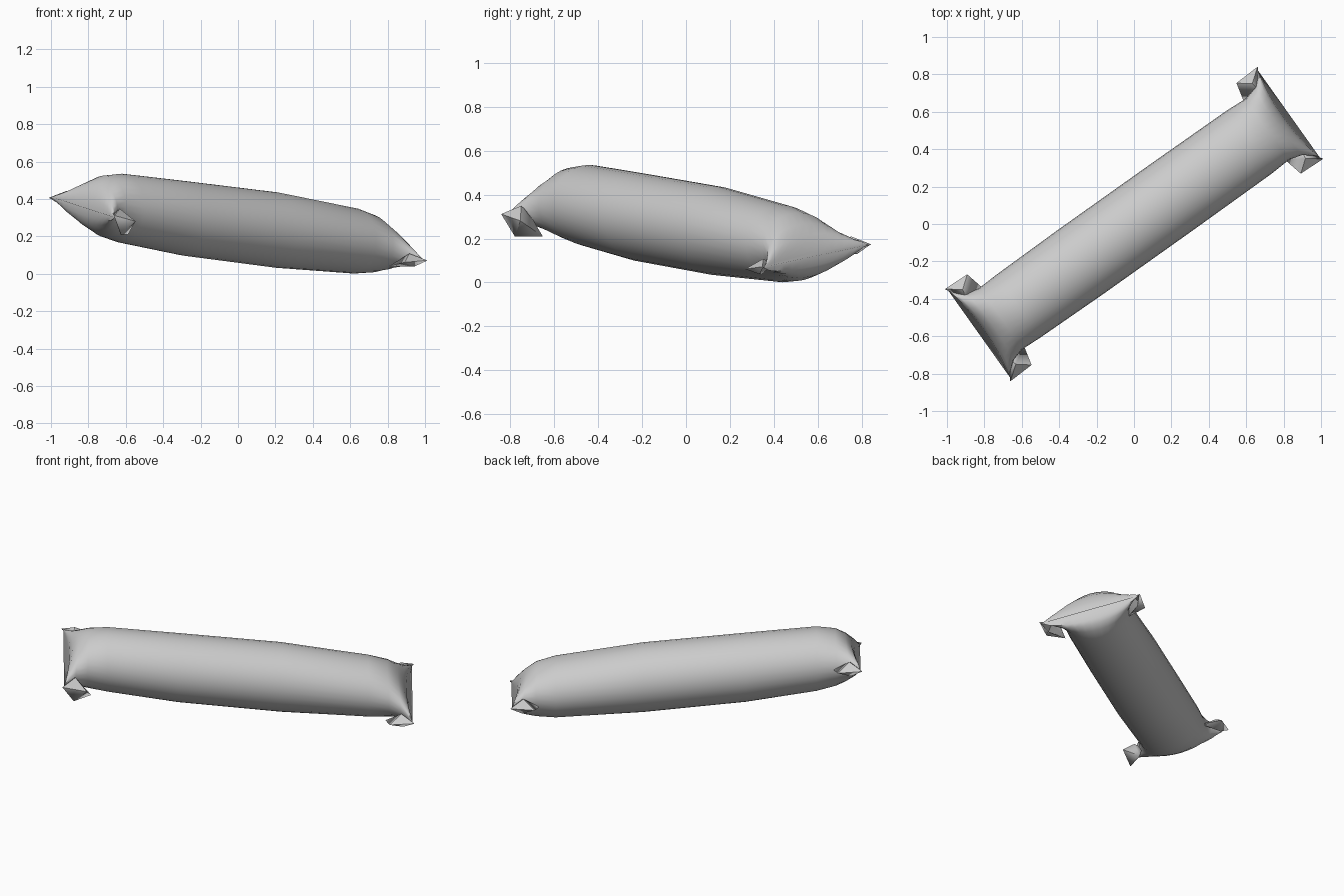
import bpy, bmesh, math
from mathutils import Vector

if "Cube" in bpy.data.objects:
    bpy.data.objects.remove(bpy.data.objects["Cube"])

# One plain film colour
film = bpy.data.materials.new("grey_film")
film.use_nodes = True
film.diffuse_color = (0.6, 0.6, 0.6, 1)
film.node_tree.nodes["Principled BSDF"].inputs["Base Color"].default_value = (0.6, 0.6, 0.6, 1)

ANGLE = math.radians(35.4)
SIDES = 32


def place(along, across, z):
    """Turn length and width coordinates into the diagonal resting pose."""
    c, s = math.cos(ANGLE), math.sin(ANGLE)
    return Vector((c * along - s * across, s * along + c * across, z))


def finish(name, bm, sharp):
    bmesh.ops.recalc_face_normals(bm, faces=bm.faces)
    mesh = bpy.data.meshes.new(name)
    bm.to_mesh(mesh)
    bm.free()
    mesh.materials.append(film)
    obj = bpy.data.objects.new(name, mesh)
    bpy.context.collection.objects.link(obj)
    bpy.ops.object.select_all(action="DESELECT")
    obj.select_set(True)
    bpy.context.view_layer.objects.active = obj
    bpy.ops.object.shade_smooth_by_angle(angle=math.radians(sharp))
    return obj


# Filled tube: length position, half width, half height, centre height, flatness
stations = [
    (-0.985, 0.295, 0.012, 0.355, 1), (-0.98, 0.28, 0.05, 0.355, 1),
    (-0.965, 0.255, 0.09, 0.357, 0.8), (-0.93, 0.22, 0.13, 0.36, 0.5),
    (-0.87, 0.2, 0.165, 0.36, 0.2), (-0.76, 0.205, 0.185, 0.35, 0),
    (-0.35, 0.21, 0.2, 0.296, 0), (0.25, 0.21, 0.202, 0.234, 0),
    (0.76, 0.207, 0.175, 0.176, 0), (0.87, 0.2, 0.155, 0.162, 0.2),
    (0.93, 0.22, 0.122, 0.145, 0.5), (0.965, 0.255, 0.085, 0.13, 0.8),
    (0.98, 0.28, 0.05, 0.122, 1), (0.985, 0.295, 0.012, 0.12, 1),
]
ROLL = 0.18
bm = bmesh.new()
rings = []
for along, width, height, centre, flat in stations:
    side = math.copysign(1, along)
    ring = []
    for i in range(SIDES):
        t = 2 * math.pi * i / SIDES
        v, z = width * math.cos(t), height * math.sin(t)
        # corners of the sealed ends pull outwards and tilt
        u = along + side * flat * 0.032 * math.cos(t) ** 2
        ring.append(bm.verts.new(place(u, v, centre + z + flat * ROLL * v)))
    rings.append(ring)
for a, b in zip(rings, rings[1:]):
    for i in range(SIDES):
        j = (i + 1) % SIDES
        bm.faces.new((a[i], a[j], b[j], b[i]))
for ring in (rings[0], rings[-1]):
    bm.faces.new(ring)
finish("filled_wrapper", bm, 50)

# Crumpled corner flaps folded back along the sides
corners = [("left_back", 1, 1, 0.172, 0.04), ("left_front", 1, -1, 0.07, 0.03),
           ("right_back", -1, 1, 0.405, 0.04), ("right_front", -1, -1, 0.31, 0.1)]
for name, end, side, z, drop in corners:
    def corner(along, across, lift):
        return bm.verts.new(place(end * along, side * across, z + lift))
    bm = bmesh.new()
    tip = corner(1.025, 0.3, 0)
    back = corner(0.885, 0.295, -drop * 0.3)
    root = corner(0.86, 0.19, -drop)
    inner = corner(0.96, 0.2, 0.01)
    crease = corner(0.95, 0.245, 0.035)
    under = corner(0.96, 0.27, -drop)
    bm.faces.new((tip, crease, inner))
    bm.faces.new((tip, back, crease))
    bm.faces.new((crease, back, root, inner))
    bm.faces.new((tip, under, back))
    bm.faces.new((back, under, root))
    flap = finish(name + "_corner_flap", bm, 30)
    shell = flap.modifiers.new("film_thickness", "SOLIDIFY")
    shell.thickness = 0.006
    shell.offset = 0
